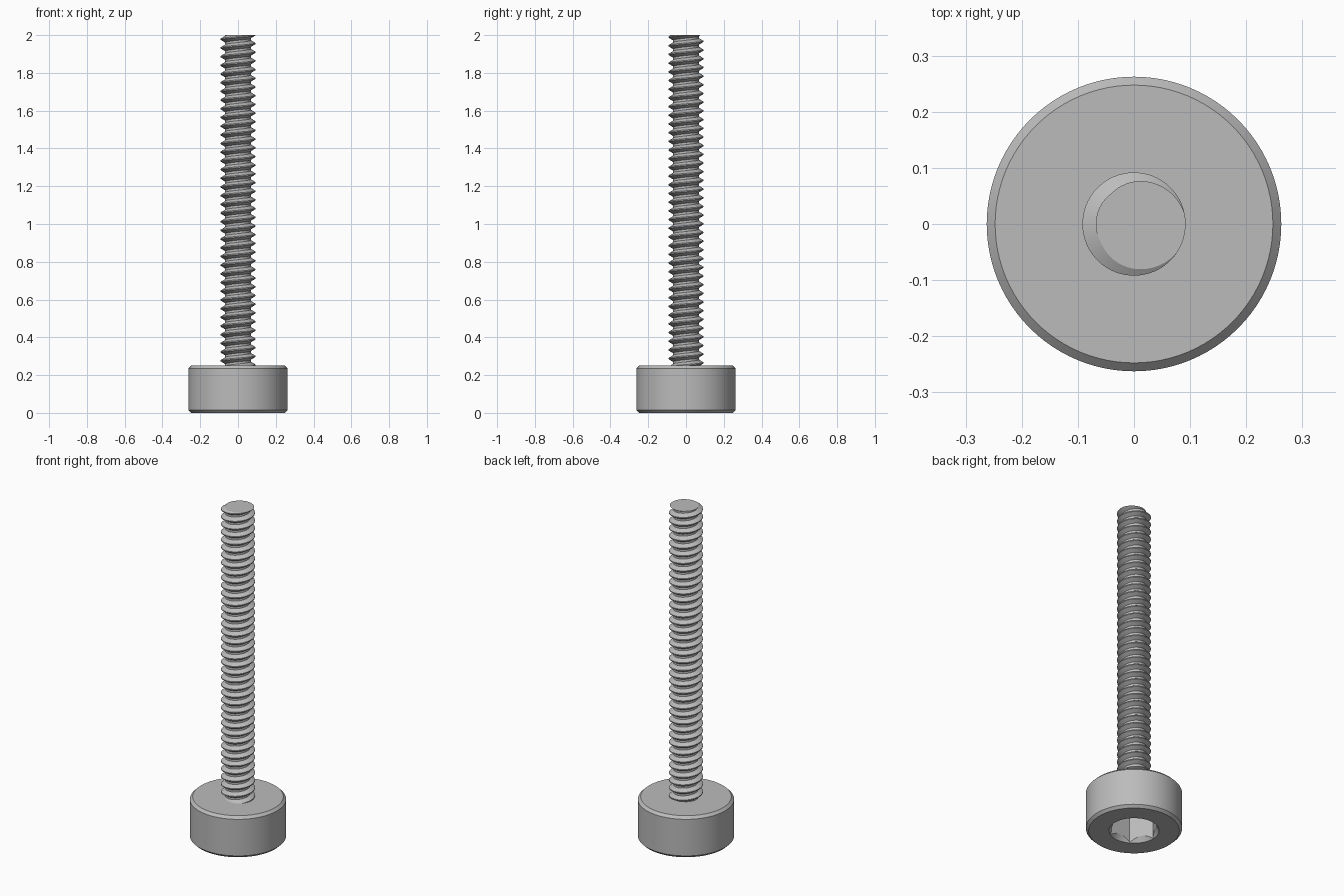
import bpy, bmesh, math

if "Cube" in bpy.data.objects:
    bpy.data.objects.remove(bpy.data.objects["Cube"], do_unlink=True)

HEAD_R, HEAD_H, BEVEL = 0.2625, 0.25, 0.015
SOCKET_R, SOCKET_DEPTH = 0.135, 0.16
CREST_R, ROOT_R, PITCH, TOP = 0.092, 0.068, 0.046, 2.0

steel = bpy.data.materials.new("grey steel")
steel.use_nodes = True
grey = (0.5, 0.5, 0.5, 1)
steel.diffuse_color = grey
steel.node_tree.nodes["Principled BSDF"].inputs["Base Color"].default_value = grey


def make_object(name, bm):
    bmesh.ops.recalc_face_normals(bm, faces=bm.faces)
    mesh = bpy.data.meshes.new(name)
    bm.to_mesh(mesh)
    bm.free()
    mesh.materials.append(steel)
    obj = bpy.data.objects.new(name, mesh)
    bpy.context.collection.objects.link(obj)
    return obj


def lathe(name, profile, sides):
    """Stack rings of (radius, height) and cap both ends."""
    bm = bmesh.new()
    rings = [[bm.verts.new((r * math.cos(math.tau * i / sides),
                            r * math.sin(math.tau * i / sides), z))
              for i in range(sides)] for r, z in profile]
    for low, high in zip(rings, rings[1:]):
        for i in range(sides):
            n = (i + 1) % sides
            bm.faces.new((low[i], low[n], high[n], high[i]))
    bm.faces.new(rings[0])
    bm.faces.new(rings[-1])
    return make_object(name, bm)


def activate(obj):
    bpy.ops.object.select_all(action='DESELECT')
    obj.select_set(True)
    bpy.context.view_layer.objects.active = obj


def cut(obj, cutter):
    cutter.hide_render = True
    activate(obj)
    mod = obj.modifiers.new("cut", 'BOOLEAN')
    mod.operation, mod.solver, mod.object = 'DIFFERENCE', 'EXACT', cutter
    bpy.ops.object.modifier_apply(modifier=mod.name)
    bpy.data.objects.remove(cutter, do_unlink=True)


def smooth(obj):
    activate(obj)
    bpy.ops.object.shade_smooth_by_angle(angle=math.radians(25))


# Head: chamfered cylinder with a countersunk hexagonal socket underneath
head = lathe("head", [(HEAD_R - BEVEL, 0), (HEAD_R, BEVEL),
                      (HEAD_R, HEAD_H - BEVEL), (HEAD_R - BEVEL, HEAD_H)], 96)
cut(head, lathe("socket_cutter", [(SOCKET_R, -0.05), (SOCKET_R, SOCKET_DEPTH)], 6))
cut(head, lathe("countersink_cutter", [(0.147, -0.015), (0.107, 0.045)], 96))
smooth(head)


# Shank: one continuous helical thread, trimmed flat at both ends
def threaded_shank(sides=64):
    start = math.radians(-10)
    turns = int((TOP - HEAD_H) / PITCH) + 4
    tooth = [(-1 / 16, CREST_R), (1 / 16, CREST_R), (3 / 8, ROOT_R), (5 / 8, ROOT_R)]
    bm = bmesh.new()
    columns = []
    for i in range(sides):
        a = start + math.tau * i / sides
        columns.append([bm.verts.new((r * math.cos(a), r * math.sin(a),
                                      TOP + PITCH * (t + u + i / sides)))
                        for t in range(2 - turns, 3) for u, r in tooth])
    # The last column joins the first one a full turn higher
    columns.append(columns[0][len(tooth):])
    for a, b in zip(columns, columns[1:]):
        for k in range(min(len(a), len(b)) - 1):
            bm.faces.new((a[k], b[k], b[k + 1], a[k + 1]))
    for z, side in ((TOP, 1), (HEAD_H - 0.02, -1)):
        geom = bm.verts[:] + bm.edges[:] + bm.faces[:]
        hit = bmesh.ops.bisect_plane(bm, geom=geom, plane_co=(0, 0, z),
                                     plane_no=(0, 0, side), clear_outer=True)
        rim = [e for e in hit["geom_cut"] if isinstance(e, bmesh.types.BMEdge)]
        bmesh.ops.edgeloop_fill(bm, edges=rim)
    return make_object("threaded_shank", bm)


smooth(threaded_shank())
